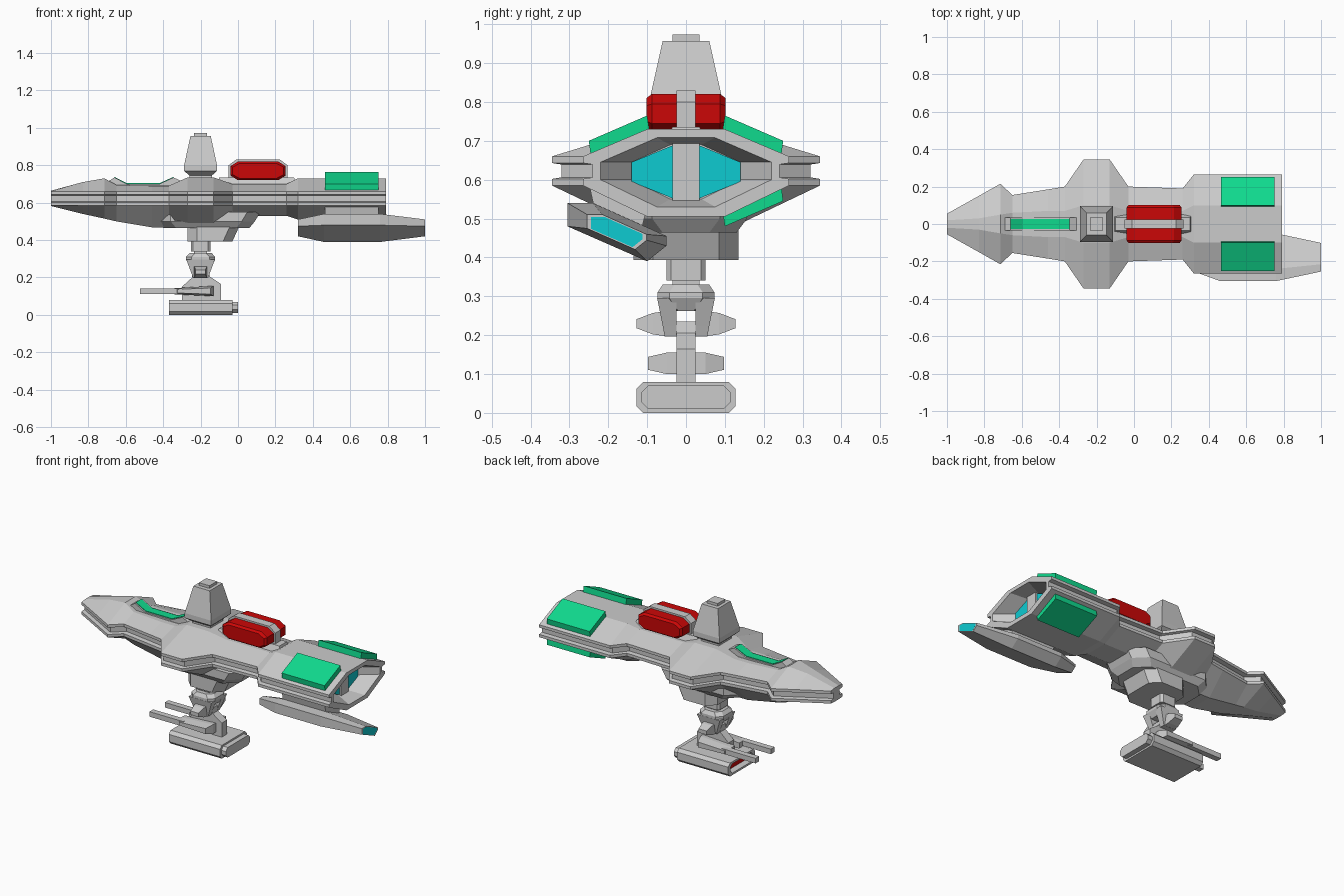
import bpy, bmesh


def material(name, rgb):
    m = bpy.data.materials.new(name)
    m.diffuse_color = (*rgb, 1)
    return m


RED = material("red", (0.6, 0.002, 0.002))
GREEN = material("green", (0.005, 0.70, 0.27))
CYAN = material("cyan", (0.004, 0.60, 0.64))


def loft(name, rings, mat=None):
    """Skin a list of equal-length point rings and cap both ends."""
    bm = bmesh.new()
    loops = [[bm.verts.new(p) for p in r] for r in rings]
    n = len(rings[0])
    for a, b in zip(loops, loops[1:]):
        for i in range(n):
            j = (i + 1) % n
            bm.faces.new((a[i], a[j], b[j], b[i]))
    bm.faces.new(loops[0])
    bm.faces.new(loops[-1])
    bmesh.ops.remove_doubles(bm, verts=bm.verts, dist=1e-5)
    bmesh.ops.recalc_face_normals(bm, faces=bm.faces)
    me = bpy.data.meshes.new(name)
    bm.to_mesh(me)
    bm.free()
    if mat:
        me.materials.append(mat)
    ob = bpy.data.objects.new(name, me)
    bpy.context.collection.objects.link(ob)
    return ob


def rect(a0, a1, b0, b1, c=0.0):
    """Rectangle outline, with cut corners when c > 0."""
    if c == 0:
        return [(a0, b0), (a1, b0), (a1, b1), (a0, b1)]
    return [(a0 + c, b0), (a1 - c, b0), (a1, b0 + c), (a1, b1 - c),
            (a1 - c, b1), (a0 + c, b1), (a0, b1 - c), (a0, b0 + c)]


def stack(name, rows, c=0.0, mat=None):
    """Rectangular sections (z, x0, x1, y0, y1) stacked upward."""
    return loft(name, [[(x, y, z) for x, y in rect(*r, c)] for z, *r in rows], mat)


def prism_y(name, pts, rows, mat=None):
    """XZ outline swept along y; rows are (y, scale about the outline centre)."""
    cx = (min(p[0] for p in pts) + max(p[0] for p in pts)) / 2
    cz = (min(p[1] for p in pts) + max(p[1] for p in pts)) / 2
    return loft(name, [[(cx + (x - cx) * (1 - (1 - s) * 0.4), y, cz + (z - cz) * s)
                        for x, z in pts] for y, s in rows], mat)


def prism_x(name, pts, x0, x1, mat=None):
    return loft(name, [[(x, y, z) for y, z in pts] for x in (x0, x1)], mat)


# Main hull: grooved cross-sections along x, ending in a hollow stern
def hull_ring(x, w, a, top, bot, hi=0.66, groove=0.025):
    lo, lip = 1.245 - hi, 0.017 if groove else 0.005
    half = [(a, top), (w, hi), (w, hi - lip), (w - groove, hi - lip - 0.004),
            (w - groove, lo + lip + 0.004), (w, lo + lip), (w, lo), (a, bot)]
    return [(x, y, z) for y, z in half] + [(x, -y, z) for y, z in reversed(half)]


hull = [(-1.0, 0.055, 0.02, 0.664, 0.582), (-0.83, 0.15, 0.03, 0.71, 0.54),
        (-0.715, 0.215, 0.05, 0.73, 0.515), (-0.65, 0.155, 0.06, 0.695, 0.50),
        (-0.46, 0.185, 0.07, 0.69, 0.468), (-0.37, 0.20, 0.07, 0.69, 0.468),
        (-0.27, 0.345, 0.10, 0.735, 0.468), (-0.13, 0.345, 0.10, 0.735, 0.468),
        (-0.03, 0.20, 0.07, 0.70, 0.53), (0.26, 0.19, 0.07, 0.70, 0.53),
        (0.32, 0.265, 0.10, 0.73, 0.51), (0.79, 0.265, 0.10, 0.73, 0.505)]
rings = [hull_ring(*r) for r in hull]
rings += [hull_ring(0.79, 0.22, 0.075, 0.708, 0.53, 0.645, 0),
          hull_ring(0.69, 0.14, 0.04, 0.69, 0.55, 0.645, 0)]
loft("hull", rings)

# Stern engine glow and centre post
for s in (-1, 1):
    prism_x("engine_glow", [(s * y, z) for y, z in
            ((0.035, 0.688), (0.14, 0.645), (0.14, 0.595), (0.035, 0.552))], 0.685, 0.70, CYAN)
stack("engine_post", [(0.535, 0.68, 0.71, -0.035, 0.035), (0.70, 0.68, 0.71, -0.035, 0.035)])

# Sloped panels on the stern, the front lower one is the pod pylon
panel = [(0.10, 0.765), (0.25, 0.70), (0.245, 0.66), (0.09, 0.70)]
for s in (-1, 1):
    prism_x("upper_panel", [(s * y, z) for y, z in panel], 0.465, 0.75, GREEN)
prism_x("lower_panel", [(y, 1.245 - z) for y, z in panel], 0.465, 0.75, GREEN)
prism_x("pod_pylon", [(-0.10, 0.53), (-0.25, 0.59), (-0.23, 0.50), (-0.12, 0.45)], 0.465, 0.75)

# Outboard thruster pod, tilted six-sided body
POD = [(-0.305, 0.54), (-0.24, 0.54), (-0.05, 0.455),
       (-0.05, 0.43), (-0.10, 0.39), (-0.305, 0.48)]


def pod_ring(x, s):
    return [(x, -0.178 + (y + 0.178) * s, 0.466 + (z - 0.466) * s) for y, z in POD]


loft("thruster_pod", [pod_ring(0.32, 0.6), pod_ring(0.46, 1), pod_ring(0.76, 1), pod_ring(1.0, 0.6)])
loft("thruster_glow", [pod_ring(0.99, 0.52), pod_ring(1.0005, 0.52)], CYAN)

# Forward dorsal ridge with green inlay
for s in (-1, 1):
    prism_x("ridge_shoulder", [(s * 0.0, 0.66), (s * 0.06, 0.66), (s * 0.028, 0.70), (0, 0.70)],
            -0.69, -0.28)
prism_y("dorsal_ridge", [(-0.715, 0.66), (-0.70, 0.71), (-0.66, 0.735), (-0.595, 0.70),
        (-0.42, 0.70), (-0.345, 0.735), (-0.27, 0.70), (-0.27, 0.66)], [(-0.035, 1), (0.035, 1)])
prism_y("ridge_inlay", [(-0.66, 0.72), (-0.66, 0.738), (-0.595, 0.704), (-0.42, 0.704),
        (-0.345, 0.738), (-0.345, 0.72), (-0.42, 0.69), (-0.595, 0.69)],
        [(-0.026, 1), (0.026, 1)], GREEN)

# Aft spine with a pair of red tanks
stack("spine_base", [(0.66, -0.13, 0.32, -0.07, 0.07), (0.735, -0.10, 0.30, -0.035, 0.035)])
prism_y("tank_divider", [(-0.05, 0.72), (-0.05, 0.80), (-0.01, 0.83), (0.225, 0.83),
        (0.265, 0.80), (0.265, 0.72)], [(-0.025, 1), (0.025, 1)])
TANK = [(-0.04, 0.745), (0.0, 0.72), (0.215, 0.72), (0.255, 0.745),
        (0.255, 0.795), (0.215, 0.82), (0.0, 0.82), (-0.04, 0.795)]
for s in (-1, 1):
    prism_y("red_tank", TANK, [(s * 0.025, 1), (s * 0.088, 1), (s * 0.102, 0.8)], RED)


def centred(rows):
    return [(z, -0.2 - hx, -0.2 + hx, -hy, hy) for z, hx, hy in rows]


# Bridge tower
stack("tower", centred([(0.72, 0.06, 0.06), (0.745, 0.06, 0.06), (0.77, 0.088, 0.095),
                        (0.80, 0.088, 0.095), (0.957, 0.054, 0.06)]))
stack("tower_cap", centred([(0.95, 0.035, 0.035), (0.973, 0.035, 0.035)]))

# Keel block and turret mount
stack("keel", [(0.464, -0.40, 0.06, -0.13, 0.13), (0.50, -0.43, 0.09, -0.157, 0.157),
               (0.55, -0.43, 0.12, -0.157, 0.157)], 0.07)
stack("turret_mount", [(0.393, -0.27, -0.03, -0.135, 0.135), (0.48, -0.27, 0.01, -0.135, 0.135)], 0.05)
stack("neck", centred([(0.34, 0.052, 0.05), (0.40, 0.052, 0.05)]), 0.012)
stack("neck_pin", centred([(0.31, 0.035, 0.035), (0.35, 0.035, 0.035)]))

# Fork joint
stack("fork_collar", centred([(0.262, 0.06, 0.05), (0.295, 0.078, 0.073),
                              (0.31, 0.078, 0.073), (0.33, 0.06, 0.06)]), 0.03)
for s in (-1, 1):
    stack("fork_arm", [(z, -0.2 - h, -0.2 + h, *sorted((s * 0.025, s * y)))
          for z, h, y in ((0.197, 0.04, 0.055), (0.225, 0.05, 0.06), (0.295, 0.076, 0.074))])
    prism_y("fork_peg", rect(-0.235, -0.165, 0.197, 0.262),
            [(s * 0.05, 1), (s * 0.085, 0.85), (s * 0.128, 0.35)])

# Lower turret body, side guns
prism_y("turret_body", [(-0.30, 0.075), (-0.09, 0.075), (-0.09, 0.165), (-0.15, 0.205),
        (-0.155, 0.235), (-0.245, 0.235), (-0.245, 0.20), (-0.30, 0.15)],
        [(-0.025, 1), (0.025, 1)])
for s in (-1, 1):
    prism_y("gun_block", [(-0.34, 0.11), (-0.13, 0.10), (-0.13, 0.155), (-0.34, 0.143)],
            [(s * 0.02, 1), (s * 0.05, 1), (s * 0.098, 0.6)])
    prism_y("gun_barrel", rect(-0.525, -0.30, 0.112, 0.142), [(s * 0.055, 1), (s * 0.09, 1)])

# Foot block with a recessed red front
foot = [(-0.335, 0.10, 0.02, 0.06), (-0.37, 0.108, 0.012, 0.068), (-0.37, 0.128, 0, 0.08),
        (-0.03, 0.128, 0, 0.08), (-0.03, 0.115, 0.01, 0.07), (0.0, 0.115, 0.01, 0.07)]
loft("foot", [[(x, y, z) for y, z in rect(-h, h, a, b, 0.018)] for x, h, a, b in foot])
prism_x("foot_red_panel", rect(-0.098, 0.098, 0.022, 0.058), -0.342, -0.33, RED)
